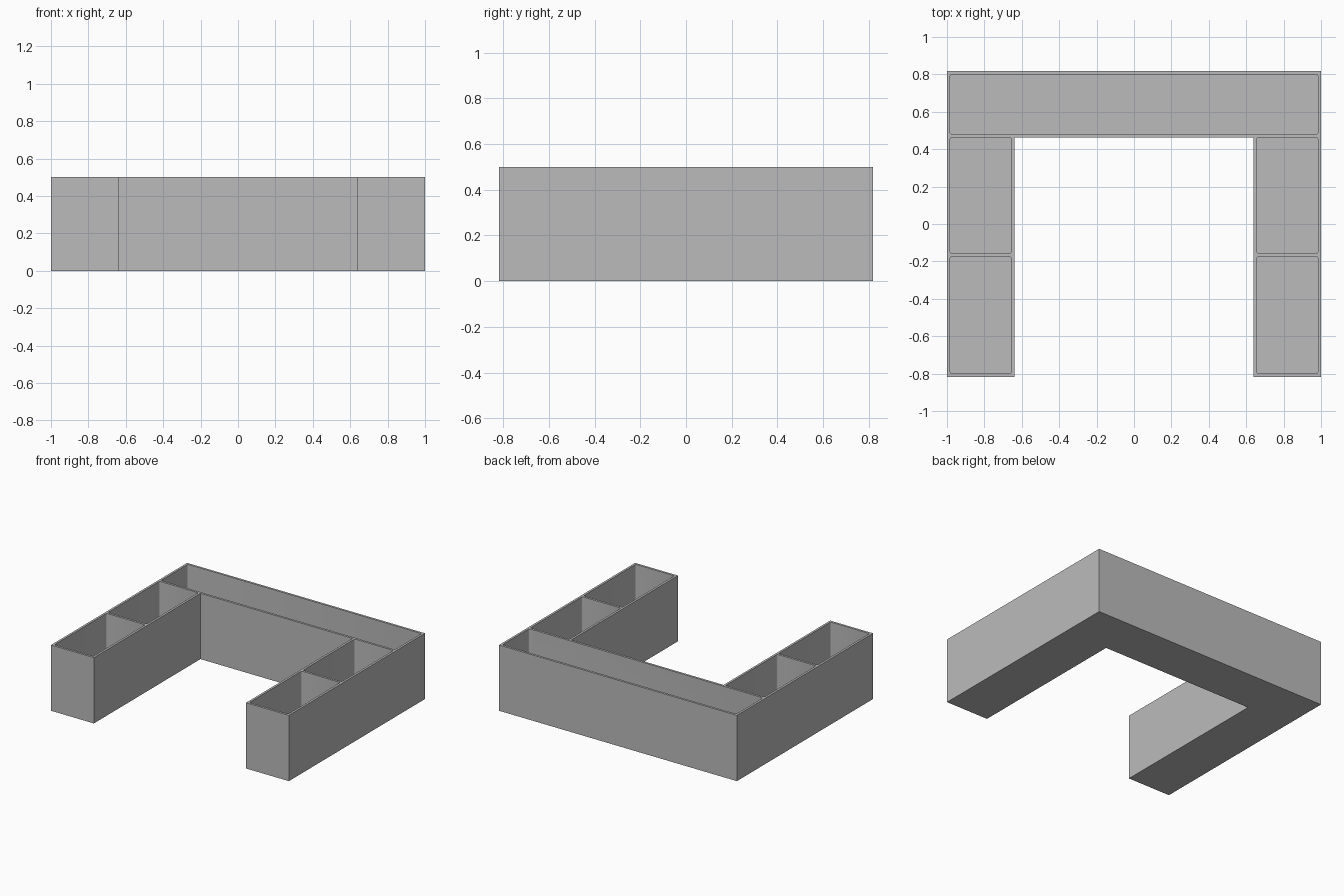
import bpy
import bmesh
from mathutils import Vector

if "Cube" in bpy.data.objects:
    bpy.data.objects.remove(bpy.data.objects["Cube"], do_unlink=True)

HEIGHT, WALL = 0.5, 0.017
BACK, FRONT = 0.817, -0.817
LEG_IN, BEAM_IN = 0.64, 0.463      # inner faces of the legs and the back beam
MID = -0.166                       # centre of the divider in each leg

grey = bpy.data.materials.new("light_grey")
grey.use_nodes = True
colour = (0.5, 0.5, 0.5, 1)
grey.diffuse_color = colour
grey.node_tree.nodes["Principled BSDF"].inputs["Base Color"].default_value = colour


def prism(bm, outline, z0, z1):
    """Extrude a flat outline and return its upright edges."""
    face = bm.faces.new([bm.verts.new((x, y, z0)) for x, y in outline])
    top = bmesh.ops.extrude_face_region(bm, geom=[face])["geom"]
    verts = [v for v in top if isinstance(v, bmesh.types.BMVert)]
    bmesh.ops.translate(bm, verts=verts, vec=Vector((0, 0, z1 - z0)))
    return [e for v in verts for e in v.link_edges
            if abs(e.verts[0].co.z - e.verts[1].co.z) > 0.1]


def to_object(bm, name):
    bmesh.ops.recalc_face_normals(bm, faces=bm.faces)
    mesh = bpy.data.meshes.new(name)
    bm.to_mesh(mesh)
    bm.free()
    mesh.materials.append(grey)
    obj = bpy.data.objects.new(name, mesh)
    bpy.context.collection.objects.link(obj)
    return obj


# U-shaped solid body
bm = bmesh.new()
half = [(1, BACK), (1, FRONT), (LEG_IN, FRONT), (LEG_IN, BEAM_IN)]
prism(bm, half + [(-x, y) for x, y in reversed(half)], 0, HEIGHT)
tray = to_object(bm, "planter_tray")

# Round-cornered compartments: one across the back, two in each leg
pockets = [(-1 + WALL, 1 - WALL, BEAM_IN + WALL, BACK - WALL)]
for x0, x1 in ((LEG_IN + WALL, 1 - WALL), (-1 + WALL, -LEG_IN - WALL)):
    pockets.append((x0, x1, MID + WALL / 2, BEAM_IN))
    pockets.append((x0, x1, FRONT + WALL, MID - WALL / 2))

bm = bmesh.new()
uprights = []
for x0, x1, y0, y1 in pockets:
    uprights += prism(bm, [(x0, y0), (x1, y0), (x1, y1), (x0, y1)], WALL, HEIGHT + 0.1)
bmesh.ops.bevel(bm, geom=uprights, offset=0.01, segments=3, profile=0.5, affect="EDGES")
cutter = to_object(bm, "pocket_cutter")
cutter.hide_render = True

# Hollow the body and discard the cutter
cut = tray.modifiers.new("pockets", "BOOLEAN")
cut.operation, cut.solver, cut.object = "DIFFERENCE", "EXACT", cutter
bpy.context.view_layer.objects.active = tray
tray.select_set(True)
bpy.ops.object.modifier_apply(modifier=cut.name)
bpy.data.objects.remove(cutter, do_unlink=True)
bpy.ops.object.shade_smooth_by_angle(angle=0.6)
